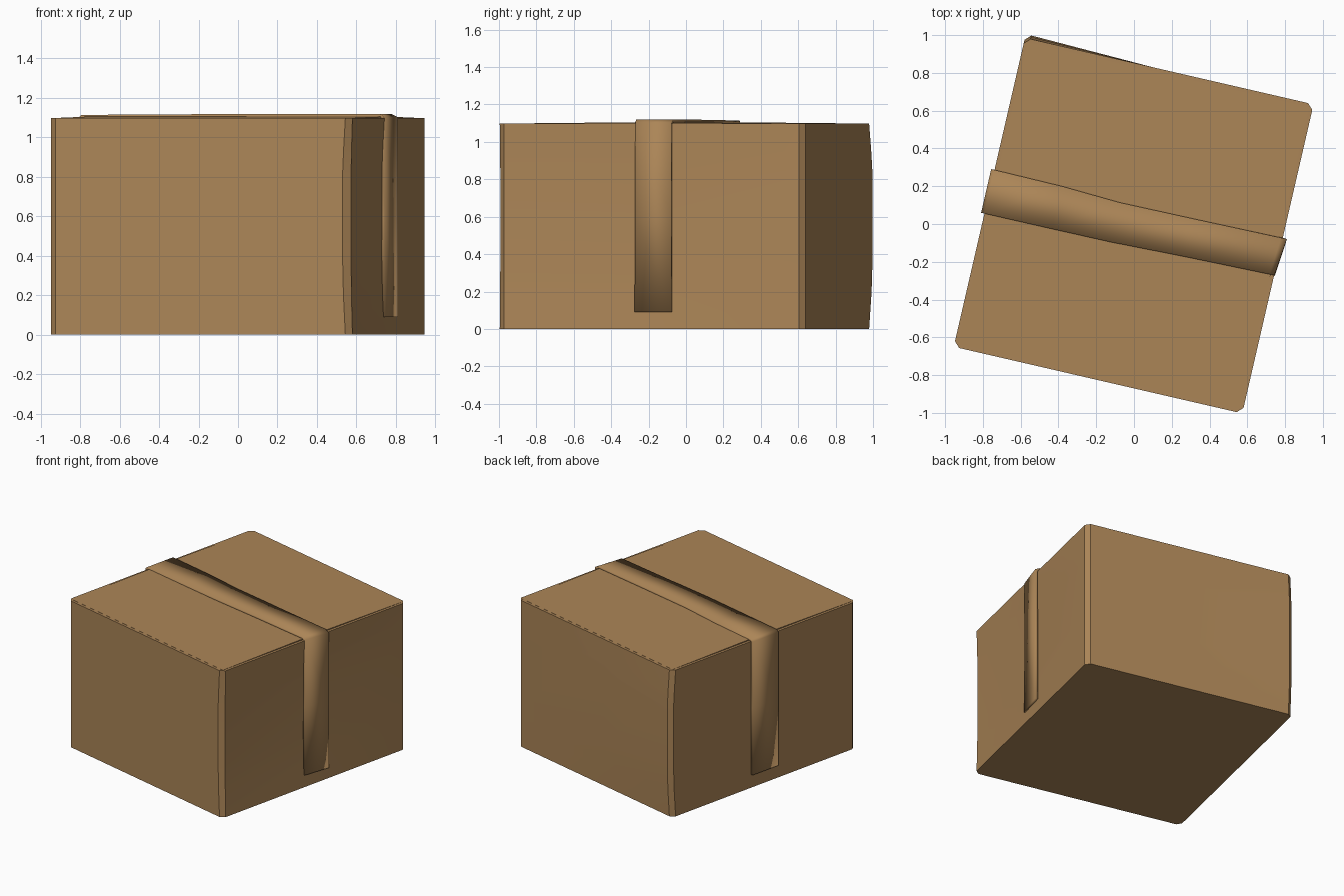
import bpy, bmesh, math

if "Cube" in bpy.data.objects:
    bpy.data.objects.remove(bpy.data.objects["Cube"], do_unlink=True)

card = bpy.data.materials.new("cardboard_tan")
card.use_nodes = True
TAN = (0.41, 0.235, 0.095, 1)
card.diffuse_color = TAN
bsdf = card.node_tree.nodes["Principled BSDF"]
bsdf.inputs["Base Color"].default_value = TAN
bsdf.inputs["Roughness"].default_value = 0.8

TURN = math.radians(-13)     # the whole parcel stands slightly turned
HALF_W, FRONT, BACK, TOP = 0.784, -0.848, 0.831, 1.097


def finish(name, bm):
    bmesh.ops.recalc_face_normals(bm, faces=bm.faces)
    mesh = bpy.data.meshes.new(name)
    bm.to_mesh(mesh)
    bm.free()
    mesh.materials.append(card)
    obj = bpy.data.objects.new(name, mesh)
    bpy.context.collection.objects.link(obj)
    obj.rotation_euler.z = TURN
    bpy.ops.object.select_all(action='DESELECT')
    obj.select_set(True)
    bpy.context.view_layer.objects.active = obj
    bpy.ops.object.shade_smooth_by_angle(angle=math.radians(25))
    return obj


def outline(bulge):
    """Chamfered rectangle; bulge pushes the worn sides in or out."""
    c = 0.03
    dent, swell = 0.014 * bulge, 0.019 * bulge
    return [
        (-HALF_W + c, FRONT), (0, FRONT), (HALF_W - c - dent, FRONT),
        (HALF_W - dent / 2, FRONT + c), (HALF_W - dent, -0.1),
        (HALF_W - dent / 2, 0.1), (HALF_W, BACK - c),
        (HALF_W - c, BACK), (-0.09, BACK), (-HALF_W + c, BACK + swell),
        (-HALF_W, BACK - c + swell), (-HALF_W, 0), (-HALF_W, FRONT + c),
    ]


# Box body: stacked outlines, swelling between the rims
bm = bmesh.new()
rings = []
for z, bulge in ((0, 0), (0.2, 0.7), (0.38, 1), (0.82, 1), (0.95, 0.6), (TOP, 0)):
    rings.append([bm.verts.new((x, y, z)) for x, y in outline(bulge)])
for low, high in zip(rings, rings[1:]):
    for i in range(len(low)):
        j = (i + 1) % len(low)
        bm.faces.new((low[i], low[j], high[j], high[i]))
bm.faces.new(rings[0][::-1])
bm.faces.new(rings[-1])
finish("box_body", bm)


# Top flaps: thin wedges rising toward the centre seam
def flap(name, outer):
    bm = bmesh.new()
    ends = []
    for x in (-0.765, 0.765):
        section = ((outer, TOP - 0.005), (outer, TOP + 0.001), (0, TOP + 0.009), (0, TOP - 0.005))
        ends.append([bm.verts.new((x, y, z)) for y, z in section])
    for i in range(4):
        j = (i + 1) % 4
        bm.faces.new((ends[0][i], ends[0][j], ends[1][j], ends[1][i]))
    for end in ends:
        bm.faces.new(end)
    finish(name, bm)


flap("front_flap", FRONT + 0.02)
flap("back_flap", BACK - 0.02)

# Tape: a strip folded over both sides; stations are x front, x back, z, y front, y back
stations = [
    (-0.802, -0.802, 0.10, -0.122, 0.112),
    (-0.802, -0.802, 0.60, -0.122, 0.112),
    (-0.802, -0.802, 1.100, -0.124, 0.113),
    (-0.785, -0.785, 1.114, -0.124, 0.113),
    (-0.415, -0.415, 1.116, -0.123, 0.109),
    (-0.10, -0.10, 1.118, -0.121, 0.094),
    (0.30, 0.30, 1.119, -0.108, 0.098),
    (0.76, 0.775, 1.119, -0.098, 0.104),
    (0.785, 0.807, 1.102, -0.097, 0.104),
    (0.786, 0.807, 0.60, -0.098, 0.104),
    (0.788, 0.807, 0.09, -0.100, 0.104),
]
bm = bmesh.new()
rows = [(bm.verts.new((xf, yf, z)), bm.verts.new((xb, yb, z)))
        for xf, xb, z, yf, yb in stations]
for a, b in zip(rows, rows[1:]):
    bm.faces.new((a[0], b[0], b[1], a[1]))
tape = finish("packing_tape", bm)
if tape.data.polygons[4].normal.z < 0:
    tape.data.flip_normals()
thick = tape.modifiers.new("thickness", 'SOLIDIFY')
thick.thickness = 0.02
thick.offset = -1
